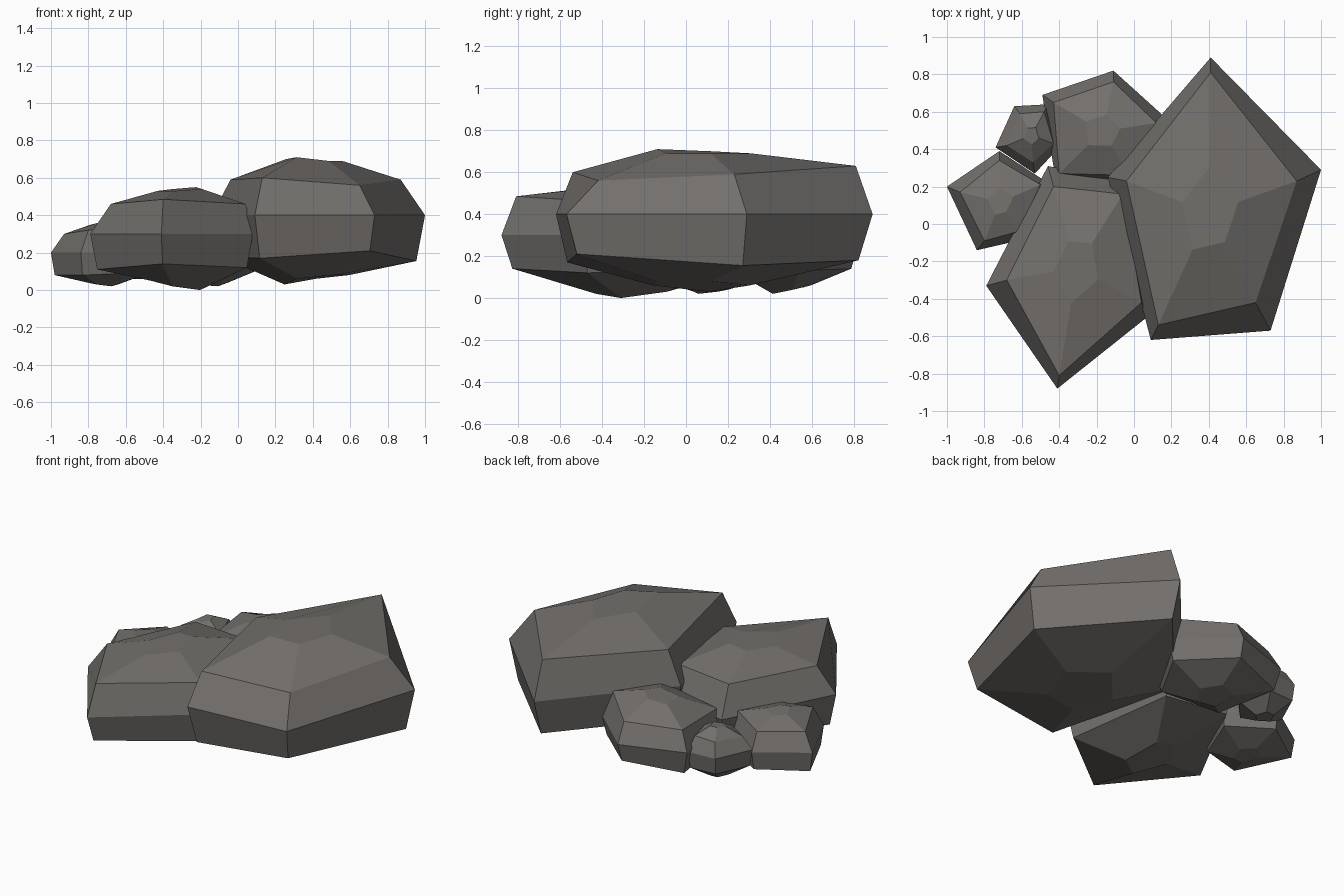
import bpy, bmesh

stone = bpy.data.materials.new("dark_stone")
stone.diffuse_color = (0.17, 0.16, 0.15, 1)


def inner(ring, zs, k=0.33):
    """Shrink a ring towards its centre and give it new heights."""
    cx = sum(p[0] for p in ring) / len(ring)
    cy = sum(p[1] for p in ring) / len(ring)
    return [(cx + (p[0] - cx) * k, cy + (p[1] - cy) * k, z) for p, z in zip(ring, zs)]


def rock(name, mid_z, outline, upper, low_zs, top_zs, bottom_zs, low_scale=0.88):
    """Faceted five-sided boulder: five stacked rings, capped at both ends."""
    mid = [(x, y, mid_z) for x, y in outline]
    lower = inner(mid, low_zs, low_scale)
    rings = [inner(lower, bottom_zs), lower, mid, upper, inner(upper, top_zs)]
    bm = bmesh.new()
    vs = [[bm.verts.new(p) for p in r] for r in rings]
    n = len(outline)
    for a, b in zip(vs, vs[1:]):
        for i in range(n):
            j = (i + 1) % n
            bm.faces.new((a[i], a[j], b[j], b[i]))
    bm.faces.new(vs[0][::-1])
    bm.faces.new(vs[-1])
    bmesh.ops.recalc_face_normals(bm, faces=bm.faces)
    me = bpy.data.meshes.new(name)
    bm.to_mesh(me)
    bm.free()
    me.materials.append(stone)
    ob = bpy.data.objects.new(name, me)
    bpy.context.collection.objects.link(ob)


# Largest boulder, right side
rock("large_boulder", 0.40,
     [(0.09, -0.62), (0.73, -0.57), (1.0, 0.29), (0.41, 0.89), (-0.14, 0.25)],
     [(0.13, -0.54, 0.60), (0.65, -0.42, 0.56), (0.87, 0.23, 0.59),
      (0.41, 0.81, 0.63), (-0.04, 0.23, 0.59)],
     [0.17, 0.21, 0.155, 0.18, 0.18],
     [0.71, 0.69, 0.69, 0.69, 0.70],
     [0.06, 0.08, 0.08, 0.06, 0.03], 0.92)

# Second boulder, front left
rock("front_boulder", 0.30,
     [(-0.41, -0.88), (0.08, -0.49), (-0.05, 0.23), (-0.46, 0.31), (-0.79, -0.33)],
     [(-0.40, -0.81, 0.485), (0.04, -0.42, 0.46), (-0.06, 0.16, 0.48),
      (-0.43, 0.20, 0.47), (-0.68, -0.30, 0.46)],
     [0.14, 0.12, 0.14, 0.13, 0.11],
     [0.53, 0.54, 0.55, 0.54, 0.53],
     [0.02, 0.0, 0.03, 0.05, 0.05], 0.92)

# Middle stone at the back
rock("back_stone", 0.25,
     [(-0.42, 0.24), (0.02, 0.21), (0.20, 0.54), (-0.11, 0.82), (-0.49, 0.69)],
     [(-0.40, 0.27, 0.34), (-0.02, 0.26, 0.40), (0.12, 0.54, 0.41),
      (-0.11, 0.76, 0.37), (-0.43, 0.65, 0.36)],
     [0.12, 0.12, 0.13, 0.14, 0.11],
     [0.43, 0.45, 0.46, 0.45, 0.43],
     [0.03, 0.02, 0.04, 0.06, 0.05], 0.9)

# Small stone on the left
rock("left_stone", 0.20,
     [(-0.84, -0.14), (-0.58, -0.08), (-0.46, 0.22), (-0.72, 0.39), (-1.0, 0.20)],
     [(-0.80, -0.09, 0.32), (-0.62, -0.04, 0.32), (-0.50, 0.21, 0.33),
      (-0.72, 0.34, 0.31), (-0.93, 0.17, 0.30)],
     [0.08, 0.09, 0.09, 0.09, 0.08],
     [0.36, 0.36, 0.36, 0.35, 0.35],
     [0.03, 0.02, 0.03, 0.04, 0.04], 0.93)

# Smallest stone, tucked in at the back left
rock("tiny_stone", 0.23,
     [(-0.53, 0.27), (-0.39, 0.42), (-0.46, 0.64), (-0.64, 0.63), (-0.74, 0.41)],
     [(-0.54, 0.33, 0.30), (-0.43, 0.43, 0.31), (-0.48, 0.60, 0.32),
      (-0.61, 0.59, 0.31), (-0.68, 0.42, 0.30)],
     [0.13] * 5,
     [0.35, 0.36, 0.36, 0.36, 0.35],
     [0.06] * 5, 0.92)
